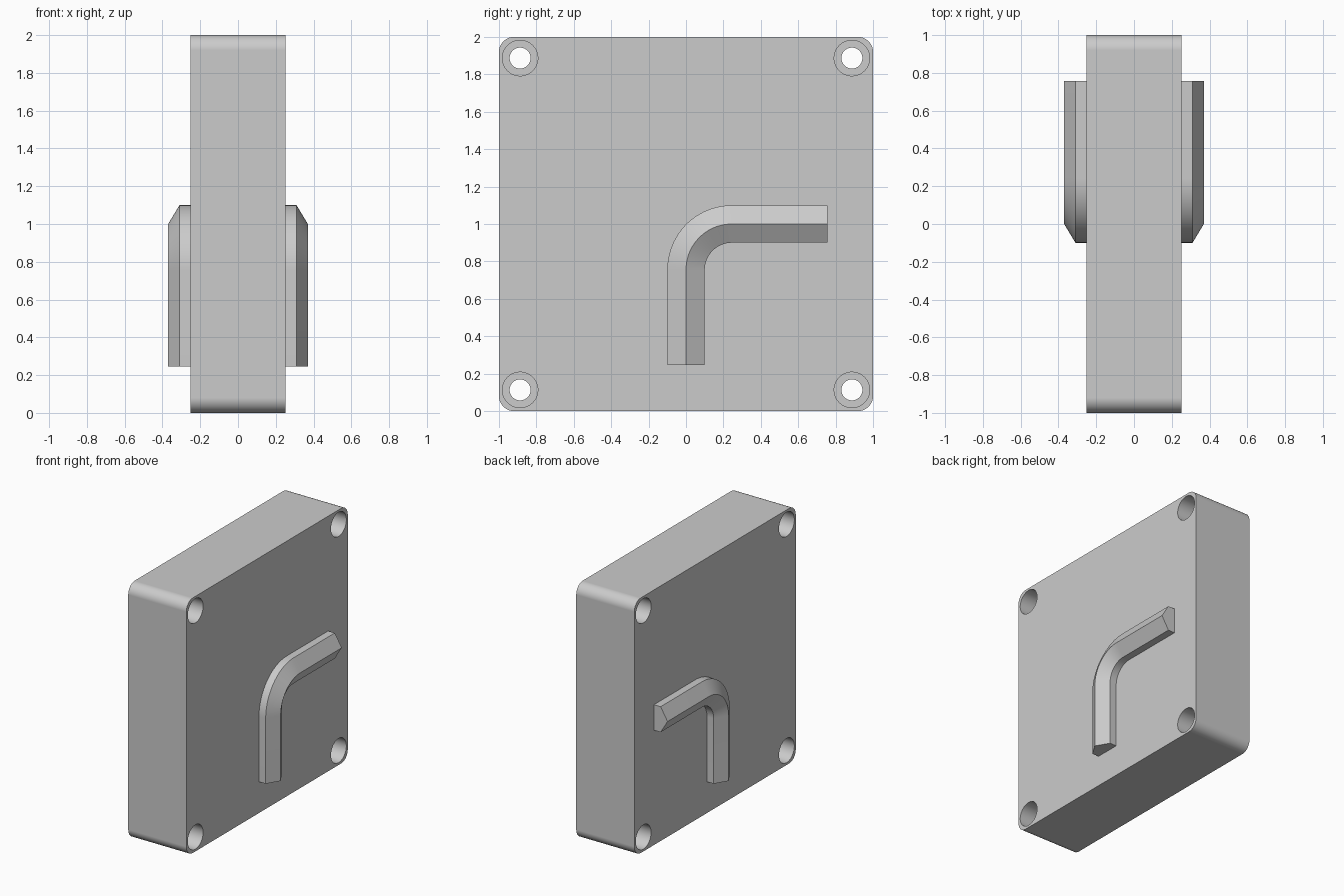
import bpy, bmesh
from math import sin, cos, pi, radians

cube = bpy.data.objects.get("Cube")
if cube:
    bpy.data.objects.remove(cube)

HALF = 0.252          # half thickness of the block
CORNER = 0.08         # rounding of the block's corners
HOLE_POS = 0.887      # bolt hole offset from the centre

grey = bpy.data.materials.new("plain grey")
grey.use_nodes = True
grey.diffuse_color = (0.6, 0.6, 0.6, 1)
grey.node_tree.nodes["Principled BSDF"].inputs["Base Color"].default_value = grey.diffuse_color


def loft(name, groups):
    """Join rings of points into capped solids, one per group."""
    bm = bmesh.new()
    for rings in groups:
        loops = [[bm.verts.new(p) for p in ring] for ring in rings]
        n = len(loops[0])
        for a, b in zip(loops, loops[1:]):
            for i in range(n):
                j = (i + 1) % n
                bm.faces.new((a[i], a[j], b[j], b[i]))
        bm.faces.new(loops[0][::-1])
        bm.faces.new(loops[-1])
    bmesh.ops.recalc_face_normals(bm, faces=bm.faces)
    mesh = bpy.data.meshes.new(name)
    bm.to_mesh(mesh)
    bm.free()
    obj = bpy.data.objects.new(name, mesh)
    bpy.context.collection.objects.link(obj)
    mesh.materials.append(grey)
    return obj


def finish(obj):
    """Apply the modifiers and smooth the rounded surfaces."""
    bpy.ops.object.select_all(action="DESELECT")
    obj.select_set(True)
    bpy.context.view_layer.objects.active = obj
    for mod in list(obj.modifiers):
        bpy.ops.object.modifier_apply(modifier=mod.name)
    bpy.ops.object.shade_smooth_by_angle(angle=radians(30))


# Block: rounded square extruded through its thickness
outline = []
for k, (sy, sz) in enumerate([(1, 1), (-1, 1), (-1, -1), (1, -1)]):
    for i in range(13):
        a = (k + i / 12) * pi / 2
        outline.append((sy * (1 - CORNER) + CORNER * cos(a),
                        1 + sz * (1 - CORNER) + CORNER * sin(a)))
block = loft("block", [[[(x, y, z) for y, z in outline] for x in (-HALF, HALF)]])

# Stepped bolt holes, counterbored from both faces
STEPS = [(-0.4, 0.095), (-0.07, 0.095), (-0.07, 0.056),
         (0.07, 0.056), (0.07, 0.095), (0.4, 0.095)]
SIDES = 48
cutters = []
for sy in (-1, 1):
    for sz in (-1, 1):
        cutters.append([[(x, sy * HOLE_POS + r * cos(2 * pi * i / SIDES),
                          1 + sz * HOLE_POS + r * sin(2 * pi * i / SIDES))
                         for i in range(SIDES)] for x, r in STEPS])
cutter = loft("hole_cutter", cutters)
cutter.hide_render = True
cut = block.modifiers.new("bolt_holes", "BOOLEAN")
cut.operation = "DIFFERENCE"
cut.solver = "EXACT"
cut.object = cutter
finish(block)
bpy.data.objects.remove(cutter)
weighted = block.modifiers.new("even_shading", "WEIGHTED_NORMAL")
weighted.keep_sharp = True

# Bent ridge: gabled section swept up, round the bend and back, on both faces
SECTION = [(0.2, -0.1), (0.31, -0.1), (0.37, 0), (0.31, 0.1), (0.2, 0.1)]
BEND, END = 0.245, 0.757
path = [(0, 0.245, pi)]                       # y, z, angle of the outward side
for i in range(25):
    a = pi - i / 24 * pi / 2
    path.append((BEND + BEND * cos(a), 1 - BEND + BEND * sin(a), a))
path.append((END, 1, pi / 2))
rings = [[(x, y + w * cos(a), z + w * sin(a)) for x, w in SECTION] for y, z, a in path]
ridge = loft("bent_ridges", [rings])
mirror = ridge.modifiers.new("both_faces", "MIRROR")
mirror.use_axis[0] = True
finish(ridge)
